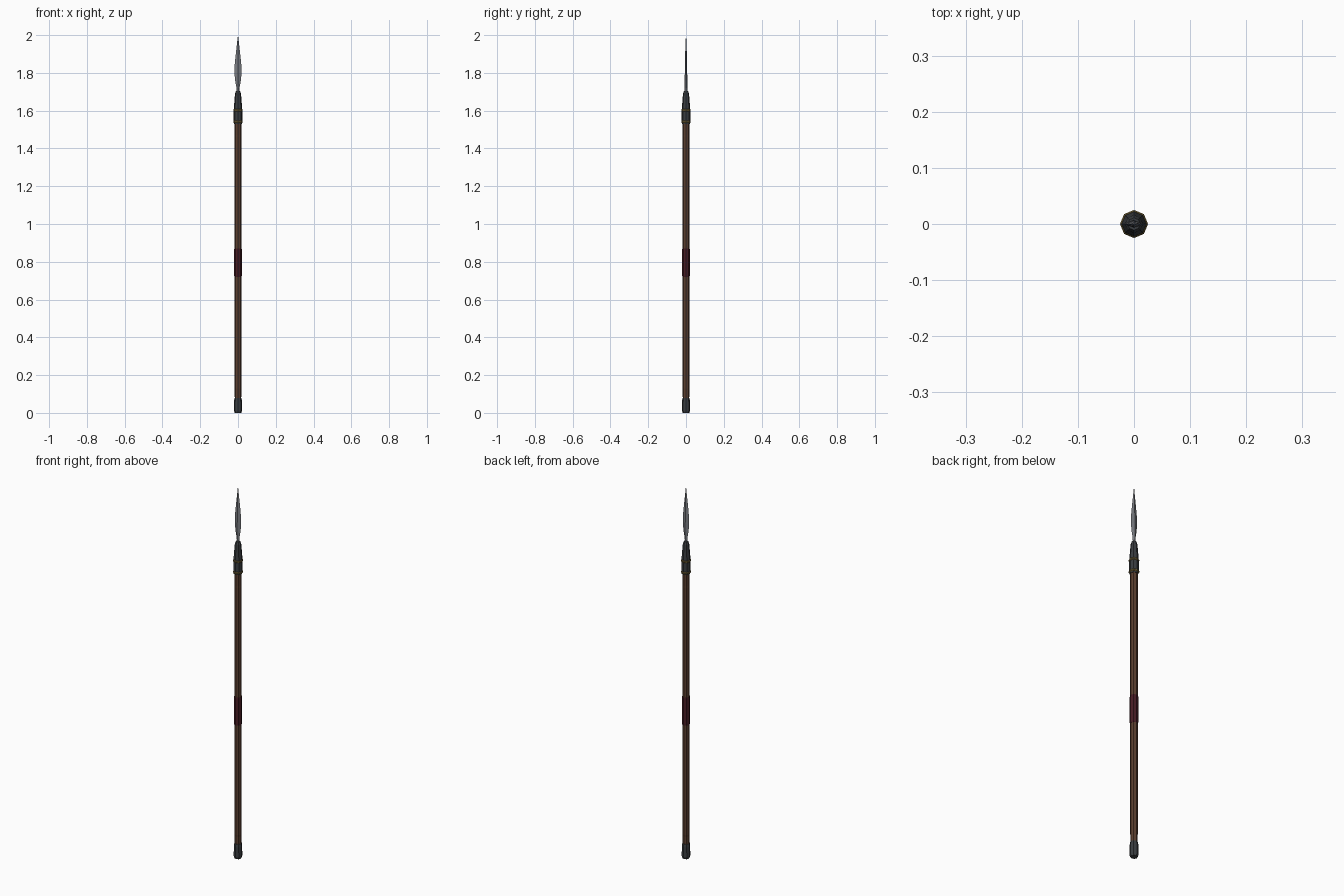
import bpy, bmesh, math

if "Cube" in bpy.data.objects:
    bpy.data.objects.remove(bpy.data.objects["Cube"])

def material(name, rgb):
    m = bpy.data.materials.new(name)
    m.diffuse_color = (*rgb, 1)
    m.use_nodes = True
    m.node_tree.nodes["Principled BSDF"].inputs["Base Color"].default_value = m.diffuse_color
    return m

wood = material("brown wood", (0.105, 0.050, 0.029))
wrap = material("dark red leather", (0.065, 0.012, 0.018))
iron = material("dark iron", (0.042, 0.047, 0.052))
brass = material("aged brass", (0.16, 0.115, 0.035))
steel = material("steel", (0.19, 0.20, 0.22))

def loft(name, profile, mat, sides=8):
    """Flat-faced solid from (z, half width x, half depth y) rings."""
    bm = bmesh.new()
    rings = []
    for z, rx, ry in profile:
        rings.append([bm.verts.new((rx * math.cos(2 * math.pi * i / sides),
                                    ry * math.sin(2 * math.pi * i / sides), z))
                      for i in range(sides)])
    for a, b in zip(rings, rings[1:]):
        for i in range(sides):
            j = (i + 1) % sides
            bm.faces.new((a[i], a[j], b[j], b[i]))
    bm.faces.new(rings[0][::-1])
    bm.faces.new(rings[-1])
    bmesh.ops.remove_doubles(bm, verts=bm.verts, dist=1e-6)
    bmesh.ops.recalc_face_normals(bm, faces=bm.faces)
    me = bpy.data.meshes.new(name)
    bm.to_mesh(me)
    bm.free()
    me.materials.append(mat)
    ob = bpy.data.objects.new(name, me)
    bpy.context.collection.objects.link(ob)
    return ob

def turned(name, profile, mat):
    return loft(name, [(z, r, r) for z, r in profile], mat)

# Shaft, slightly slimmer at both ends
turned("shaft", [(0.06, 0.017), (0.12, 0.0175), (0.13, 0.0185),
                 (1.46, 0.0185), (1.47, 0.018), (1.56, 0.018)], wood)

# Hand grip
turned("grip", [(0.72, 0.0195), (0.725, 0.020), (0.865, 0.020), (0.87, 0.0195)], wrap)

# Butt cap
turned("butt_cap", [(0.0, 0.018), (0.012, 0.0215), (0.065, 0.0205), (0.08, 0.0185)], iron)

# Socket holding the blade
turned("socket", [(1.53, 0.021), (1.54, 0.0225), (1.60, 0.0225), (1.62, 0.0215),
                  (1.69, 0.016), (1.705, 0.011)], iron)

# Brass rings
for label, z in (("lower", 1.541), ("upper", 1.602)):
    turned(label + "_ring", [(z - 0.006, 0.0225), (z - 0.003, 0.025),
                             (z + 0.003, 0.025), (z + 0.006, 0.0225)], brass)

# Leaf-shaped blade with a central ridge
loft("blade", [(1.69, 0.006, 0.008), (1.72, 0.008, 0.008), (1.76, 0.0150, 0.007),
               (1.80, 0.0190, 0.0065), (1.83, 0.0190, 0.006), (1.88, 0.0140, 0.005),
               (1.95, 0.0060, 0.003), (2.0, 0.0003, 0.0003)], steel, sides=4)
